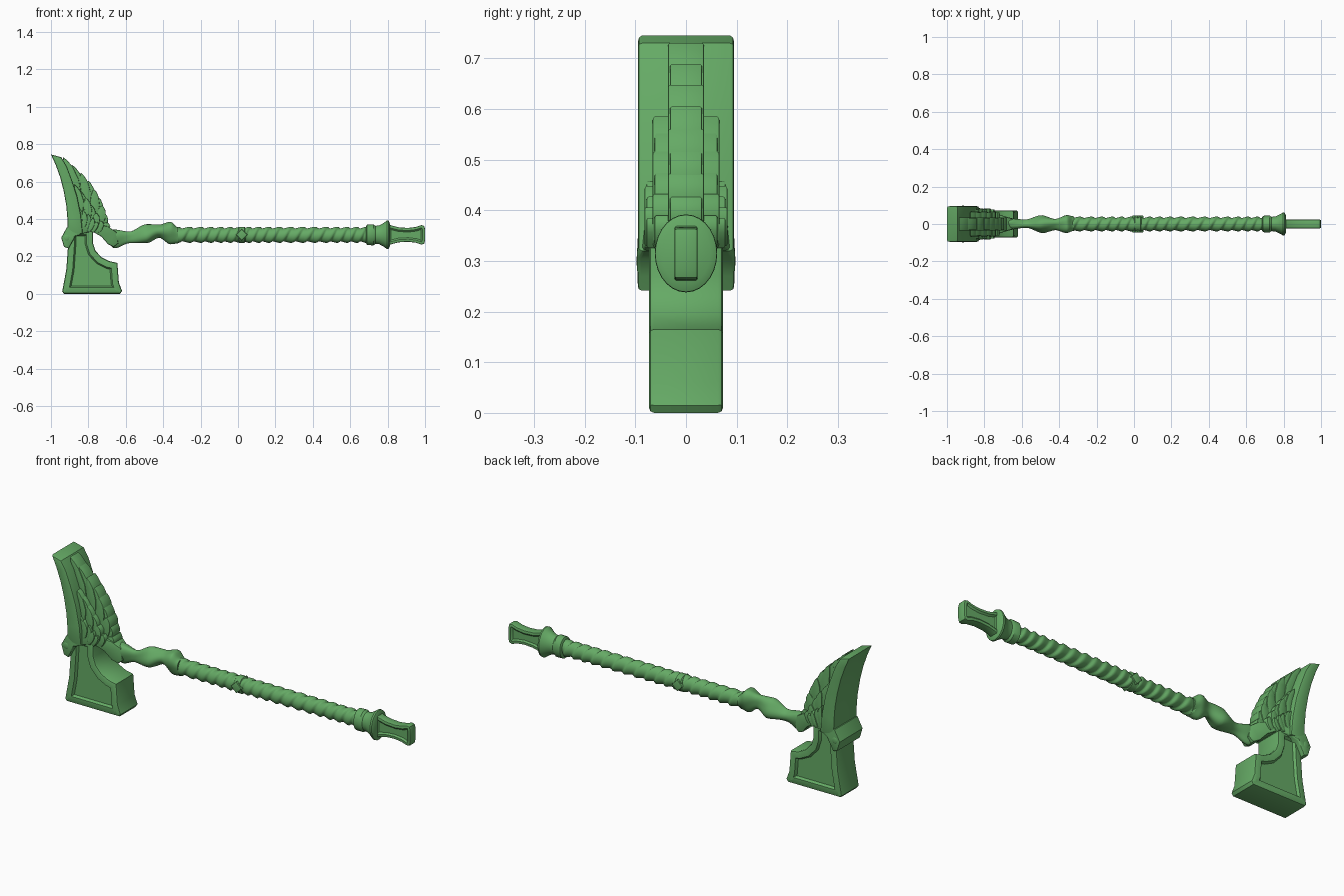
import bpy, bmesh, math
from mathutils import Vector

cube = bpy.data.objects.get("Cube")
if cube:
    bpy.data.objects.remove(cube, do_unlink=True)

green = bpy.data.materials.new("leaf_green")
green.use_nodes = True
green.diffuse_color = (0.13, 0.4, 0.13, 1)
green.node_tree.nodes["Principled BSDF"].inputs["Base Color"].default_value = (0.13, 0.4, 0.13, 1)


def finish(bm, name, angle=35):
    bmesh.ops.recalc_face_normals(bm, faces=bm.faces[:])
    mesh = bpy.data.meshes.new(name)
    bm.to_mesh(mesh)
    bm.free()
    mesh.materials.append(green)
    obj = bpy.data.objects.new(name, mesh)
    bpy.context.collection.objects.link(obj)
    bpy.ops.object.select_all(action='DESELECT')
    obj.select_set(True)
    bpy.context.view_layer.objects.active = obj
    bpy.ops.object.shade_smooth_by_angle(angle=math.radians(angle))
    return obj


def slab(name, outline, half, bevel=0.006, panel=None):
    """Extrude an x-z outline to both sides; half is a depth or a function of x."""
    depth = half if callable(half) else (lambda x: half)
    bm = bmesh.new()
    rings = [[bm.verts.new((x, s * depth(x), z)) for x, z in outline] for s in (-1, 1)]
    caps = [bm.faces.new(r) for r in rings]
    n = len(outline)
    for i in range(n):
        j = (i + 1) % n
        bm.faces.new((rings[0][i], rings[0][j], rings[1][j], rings[1][i]))
    bmesh.ops.recalc_face_normals(bm, faces=bm.faces[:])
    if bevel:
        rim = list({e for f in caps for e in f.edges})
        bmesh.ops.bevel(bm, geom=rim, offset=bevel, segments=2, profile=0.5,
                        affect='EDGES', clamp_overlap=True)
    if panel:
        # recessed panel on both flat sides
        margin, sink = panel
        big = sorted(bm.faces, key=lambda f: f.calc_area() * abs(f.normal.y))[-2:]
        bmesh.ops.inset_region(bm, faces=big, thickness=margin, use_even_offset=True)
        bmesh.ops.inset_region(bm, faces=big, thickness=0.008, depth=-sink, use_even_offset=True)
    bmesh.ops.triangulate(bm, faces=[f for f in bm.faces if len(f.verts) > 4])
    return finish(bm, name)


def loft(name, rings, segs=24, ripple=None, angle=35):
    """Skin rings (x, centre z, y radius, z radius) along x."""
    bm = bmesh.new()
    loops = []
    for x, zc, ry, rz in rings:
        loop = []
        for k in range(segs):
            a = math.tau * k / segs
            m = ripple(x, a) if ripple else 1
            loop.append(bm.verts.new((x, ry * m * math.cos(a), zc + rz * m * math.sin(a))))
        loops.append(loop)
    for a, b in zip(loops, loops[1:]):
        for k in range(segs):
            j = (k + 1) % segs
            bm.faces.new((a[k], a[j], b[j], b[k]))
    bm.faces.new(loops[0])
    bm.faces.new(loops[-1])
    return finish(bm, name, angle)


def smooth_rings(keys, steps=8):
    out = []
    for a, b in zip(keys, keys[1:]):
        for i in range(steps):
            t = i / steps
            e = t * t * (3 - 2 * t)
            out.append((a[0] + (b[0] - a[0]) * t,
                        *(p + (q - p) * e for p, q in zip(a[1:], b[1:]))))
    return out + [keys[-1]]


def along(points, t):
    """Point at fraction t of a polyline."""
    f = t * (len(points) - 1)
    i = min(int(f), len(points) - 2)
    return Vector(points[i]).lerp(Vector(points[i + 1]), f - i)


def feather(name, root, tip, width, half, bow=0.03):
    root, tip = Vector(root), Vector(tip)
    d = (tip - root).normalized()
    side = Vector((d.y, -d.x))
    left, right = [], []
    for t, w in ((0, 0.6), (0.3, 0.9), (0.6, 1), (0.82, 0.8), (0.94, 0.4)):
        c = root.lerp(tip, t) + side * bow * 4 * t * (1 - t)
        left.append(tuple(c - side * w * width))
        right.append(tuple(c + side * w * width))
    slab(name, left + [tuple(tip)] + right[::-1], half, 0.004)


AXIS = 0.315

# hammer head with sunken side panels
slab("hammer_head", [(-0.94, 0.012), (-0.93, 0), (-0.63, 0), (-0.62, 0.015), (-0.637, 0.06),
                     (-0.645, 0.165), (-0.69, 0.175), (-0.73, 0.195), (-0.762, 0.23),
                     (-0.775, 0.27), (-0.775, 0.35), (-0.905, 0.35), (-0.91, 0.24),
                     (-0.918, 0.13)],
     0.073, 0.01, (0.024, 0.012))

# curved blade forming the back of the wing
slab("wing_blade", [(-1.0, 0.745), (-0.975, 0.69), (-0.95, 0.62), (-0.932, 0.55),
                    (-0.918, 0.47), (-0.912, 0.4), (-0.91, 0.32), (-0.83, 0.32),
                    (-0.84, 0.42), (-0.86, 0.52), (-0.885, 0.6), (-0.915, 0.68), (-0.945, 0.73)],
     0.095, 0.008)

# solid wing core behind the feathers
slab("wing_core", [(-0.9, 0.33), (-0.72, 0.33), (-0.735, 0.43), (-0.775, 0.53),
                   (-0.83, 0.6), (-0.93, 0.7), (-0.92, 0.6)], 0.03, 0.004)

# three overlapping feather tiers: tip line, root line, count, width, half depth
tiers = {
    "long_feather": ([(-0.935, 0.73), (-0.87, 0.675), (-0.81, 0.62), (-0.77, 0.56),
                      (-0.735, 0.5), (-0.715, 0.445), (-0.695, 0.38)],
                     [(-0.86, 0.4), (-0.73, 0.31)], 9, 0.026, 0.036),
    "middle_feather": ([(-0.875, 0.585), (-0.825, 0.53), (-0.775, 0.46), (-0.73, 0.39)],
                       [(-0.87, 0.36), (-0.75, 0.33)], 6, 0.02, 0.066),
    "short_feather": ([(-0.885, 0.48), (-0.84, 0.455), (-0.79, 0.42), (-0.75, 0.385)],
                      [(-0.885, 0.34), (-0.78, 0.33)], 6, 0.014, 0.082),
}
for name, (tips, roots, count, width, half) in tiers.items():
    for i in range(count):
        t = i / (count - 1)
        feather(f"{name}_{i + 1}", along(roots, t), along(tips, t), width,
                half - 0.004 * (i % 2), 0.03 * (1 - t))


# collar wrapping the head and narrowing toward the handle
def collar_depth(x):
    t = min(max((x + 0.86) / 0.21, 0), 1)
    return 0.095 - 0.067 * t


slab("collar", [(-0.945, 0.3), (-0.93, 0.25), (-0.905, 0.242), (-0.89, 0.27), (-0.87, 0.305),
                (-0.82, 0.325), (-0.77, 0.328), (-0.73, 0.305), (-0.695, 0.265),
                (-0.665, 0.25), (-0.64, 0.27), (-0.65, 0.33), (-0.695, 0.36),
                (-0.74, 0.37), (-0.8, 0.375), (-0.87, 0.365), (-0.915, 0.355)],
     collar_depth, 0.006)

# studs at the back corners of the collar
for label, s in (("front", -1), ("back", 1)):
    bm = bmesh.new()
    bmesh.ops.create_uvsphere(bm, u_segments=12, v_segments=8, radius=0.02)
    for v in bm.verts:
        v.co = (v.co.x - 0.915, v.co.y * 0.3 + s * 0.092, v.co.z + 0.3)
    finish(bm, f"collar_stud_{label}")

# twisted neck
neck = [(-0.71, 0.31, 0.02, 0.025), (-0.66, 0.298, 0.028, 0.05), (-0.58, 0.302, 0.022, 0.03),
        (-0.49, 0.317, 0.046, 0.05), (-0.42, 0.335, 0.03, 0.035), (-0.36, 0.33, 0.046, 0.06),
        (-0.32, AXIS, 0.038, 0.042)]
loft("twisted_neck", smooth_rings(neck), 30,
     lambda x, a: 1 + 0.1 * math.cos(3 * a + 22 * x))


# grip with spiral leather wrapping
def wrapping(x, a):
    phase = (x / 0.056 + 2 * a / math.tau + 0.25 * math.sin(9 * x)) % 1
    return 0.84 + 0.26 * min(phase * 1.6, 1, (1 - phase) * 5)


loft("wrapped_grip", [(-0.33 + 1.03 * i / 240, AXIS, 0.036, 0.039) for i in range(241)],
     28, wrapping, 50)

# middle band with diamond ornaments
loft("middle_band", [(x, AXIS, r, r) for x, r in
                     ((0.0, 0.036), (0.005, 0.043), (0.035, 0.043), (0.04, 0.036))])
for label, s in (("front", -1), ("back", 1)):
    ornament = slab(f"diamond_{label}", [(-0.01, AXIS), (0.02, AXIS - 0.03),
                                         (0.05, AXIS), (0.02, AXIS + 0.03)], 0.008, 0.003)
    ornament.location.y = s * 0.037

# flared end ferrule
loft("ferrule", [(x, AXIS, r * 0.8, r) for x, r in
                 ((0.685, 0.045), (0.69, 0.055), (0.725, 0.056), (0.735, 0.048),
                  (0.755, 0.05), (0.78, 0.064), (0.797, 0.077), (0.805, 0.076),
                  (0.812, 0.06))], 28)

# flat pommel with sunken panels
upper = [(0.795, 0.062), (0.82, 0.05), (0.86, 0.04), (0.91, 0.037),
         (0.95, 0.042), (0.98, 0.052), (0.995, 0.048), (1.0, 0.03)]
outline = [(x, AXIS + h) for x, h in upper] + [(x, AXIS - h) for x, h in reversed(upper)]
slab("pommel", outline, 0.023, 0.005, (0.009, 0.007))
